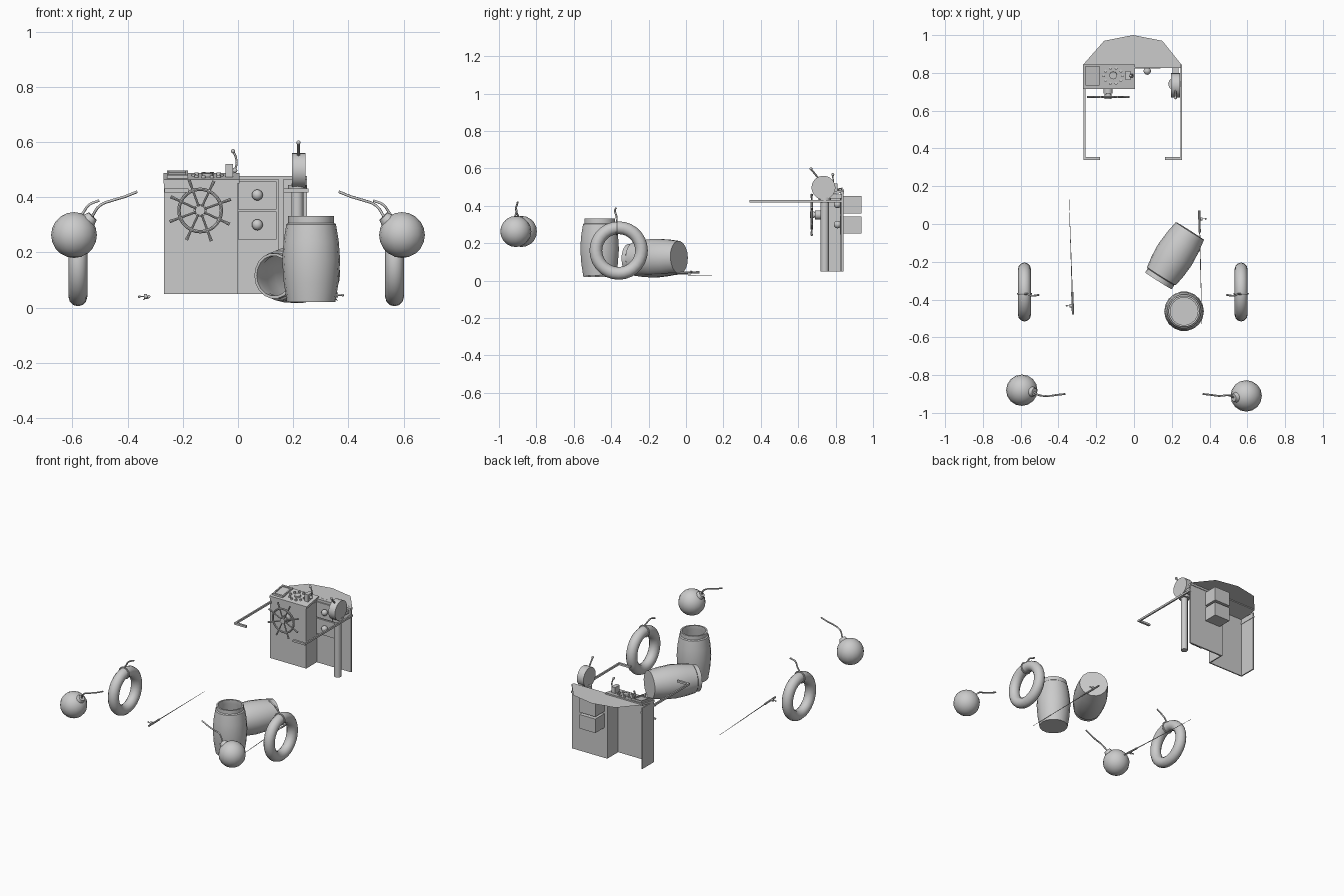
import bpy, bmesh, math
from mathutils import Vector, Matrix

if "Cube" in bpy.data.objects:
    bpy.data.objects.remove(bpy.data.objects["Cube"])


def finish(name, bm, smooth=False, matrix=None):
    bmesh.ops.recalc_face_normals(bm, faces=bm.faces)
    if matrix:
        bm.transform(matrix)
    me = bpy.data.meshes.new(name)
    bm.to_mesh(me)
    bm.free()
    ob = bpy.data.objects.new(name, me)
    bpy.context.collection.objects.link(ob)
    if smooth:
        bpy.ops.object.select_all(action='DESELECT')
        ob.select_set(True)
        bpy.context.view_layer.objects.active = ob
        bpy.ops.object.shade_smooth_by_angle(angle=math.radians(40))
    return ob


def box(name, lo, hi, shear=0.0):
    """Box between two corners; shear raises z with y."""
    bm = bmesh.new()
    bmesh.ops.create_cube(bm, size=1)
    for v in bm.verts:
        t = [lo[i] + (v.co[i] + 0.5) * (hi[i] - lo[i]) for i in range(3)]
        t[2] += (t[1] - lo[1]) * shear
        v.co = t
    return finish(name, bm)


def rod(name, a, b, r, r2=None, seg=12):
    a, b = Vector(a), Vector(b)
    bm = bmesh.new()
    bmesh.ops.create_cone(bm, cap_ends=True, segments=seg, radius1=r,
                          radius2=r if r2 is None else r2, depth=(b - a).length)
    q = (b - a).to_track_quat('Z', 'Y').to_matrix().to_4x4()
    return finish(name, bm, True, Matrix.Translation((a + b) / 2) @ q)


def ball(name, c, r, seg=16, rings=10):
    bm = bmesh.new()
    bmesh.ops.create_uvsphere(bm, u_segments=seg, v_segments=rings, radius=r)
    return finish(name, bm, True, Matrix.Translation(c))


def lathe(name, prof, seg, matrix):
    bm = bmesh.new()
    vs = [bm.verts.new((r, 0, z)) for r, z in prof]
    es = [bm.edges.new(p) for p in zip(vs, vs[1:])]
    bmesh.ops.spin(bm, geom=vs + es, axis=(0, 0, 1), cent=(0, 0, 0),
                   angle=math.tau, steps=seg)
    bmesh.ops.remove_doubles(bm, verts=bm.verts, dist=1e-5)
    return finish(name, bm, True, matrix)


def torus(name, c, axis, R, r, seg=28, sides=12):
    prof = [(R + r * math.cos(i * math.tau / sides), r * math.sin(i * math.tau / sides))
            for i in range(sides + 1)]
    q = Vector(axis).to_track_quat('Z', 'Y').to_matrix().to_4x4()
    return lathe(name, prof, seg, Matrix.Translation(c) @ q)


def rope(name, pts, r):
    cu = bpy.data.curves.new(name, 'CURVE')
    cu.dimensions = '3D'
    cu.bevel_depth, cu.bevel_resolution, cu.resolution_u = r, 1, 4
    cu.use_fill_caps = True
    sp = cu.splines.new('BEZIER')
    sp.bezier_points.add(len(pts) - 1)
    for bp, p in zip(sp.bezier_points, pts):
        bp.co = p
        bp.handle_left_type = bp.handle_right_type = 'AUTO'
    ob = bpy.data.objects.new(name, cu)
    bpy.context.collection.objects.link(ob)
    bpy.ops.object.select_all(action='DESELECT')
    ob.select_set(True)
    bpy.context.view_layer.objects.active = ob
    bpy.ops.object.convert(target='MESH')


# Buoys and ring fenders on both sides, with ropes
for side, s, by, rx in (("left", -1, -0.88, 0.58), ("right", 1, -0.91, 0.567)):
    c = Vector((s * 0.594, by, 0.263))
    ball(side + "_buoy", c, 0.083)
    d = Vector((-s * 0.7, -0.1, 0.7)).normalized()
    rod(side + "_buoy_neck", c + d * 0.07, c + d * 0.096, 0.03, 0.02)
    rope(side + "_buoy_rope", [c + d * 0.09, (s * 0.50, -0.907, 0.37),
         (s * 0.45, -0.91, 0.39), (s * 0.41, -0.905, 0.402), (s * 0.365, -0.9, 0.42)], 0.005)
    torus(side + "_ring_fender", (s * rx, -0.36, 0.161), (1, 0, 0), 0.122, 0.034)
    torus(side + "_ring_rope_loop", (s * rx, -0.37, 0.283), (0, 1, 0), 0.036, 0.005, 16, 6)
    rope(side + "_ring_rope", [(s * rx, -0.37, 0.317), (s * (rx - 0.02), -0.372, 0.345),
         (s * (rx - 0.04), -0.38, 0.372), (s * (rx - 0.077), -0.375, 0.388)], 0.005)

# Open barrels, one standing and one lying
barrel = [(0, 0), (0.088, 0), (0.099, 0.07), (0.105, 0.15), (0.1, 0.22), (0.09, 0.282),
          (0.083, 0.287), (0.083, 0.312), (0.073, 0.312), (0.073, 0.285), (0.09, 0.22),
          (0.095, 0.15), (0.08, 0.015), (0, 0.015)]
lathe("standing_barrel", barrel, 18, Matrix.Translation((0.265, -0.462, 0.02)))
lie = Vector((-0.166, -0.263, -0.01)).to_track_quat('Z', 'Y').to_matrix().to_4x4()
lathe("lying_barrel", barrel, 18, Matrix.Translation((0.296, -0.037, 0.125)) @ lie)

# Fishing rods on the floor
for side, butt, tip, k in (("left", (-0.323, -0.478, 0.04), (-0.344, 0.14, 0.028), 1),
                           ("right", (0.345, 0.072, 0.045), (0.36, -0.545, 0.025), -1)):
    butt, tip = Vector(butt), Vector(tip)
    rod(side + "_rod_grip", butt, butt.lerp(tip, 0.19), 0.006, seg=8)
    rod(side + "_rod_blank", butt.lerp(tip, 0.19), tip, 0.003, 0.001, seg=6)
    reel = butt + Vector((-0.018 * k, 0.045 * k, 0))
    rod(side + "_rod_reel", reel + Vector((0.012 * k, 0, 0)), reel, 0.009, seg=10)
    rod(side + "_reel_crank", reel, reel + Vector((-0.016 * k, 0, 0)), 0.002, seg=6)
    ball(side + "_reel_knob", reel + Vector((-0.016 * k, 0, 0)), 0.005, 8, 6)

# Helm cabinet, open at the back
box("cabinet_front", (-0.268, 0.72, 0.05), (-0.002, 0.728, 0.455))
box("cabinet_left_side", (-0.268, 0.72, 0.05), (-0.26, 0.842, 0.455))
box("cabinet_right_side", (-0.01, 0.72, 0.05), (-0.002, 0.842, 0.455))
SL = 0.17
box("dashboard", (-0.27, 0.715, 0.45), (0.005, 0.845, 0.465), SL)


def dash(y):
    return 0.465 + (y - 0.715) * SL


# Dash screen with raised frame, and gauges
for n, (x0, x1, y0, y1) in enumerate(((-0.258, -0.182, 0.732, 0.742), (-0.258, -0.182, 0.826, 0.836),
                                     (-0.258, -0.25, 0.732, 0.836), (-0.19, -0.182, 0.732, 0.836))):
    box("screen_frame_%d" % n, (x0, y0, dash(y0) - 0.004), (x1, y1, dash(y0) + 0.012), SL)
box("screen", (-0.25, 0.74, dash(0.74) - 0.003), (-0.19, 0.828, dash(0.74) + 0.005), SL)
rod("main_gauge", (-0.11, 0.788, 0.47), (-0.11, 0.786, 0.488), 0.02, seg=16)
for i in range(10):
    a = i * math.tau / 10
    x, y = -0.11 + 0.05 * math.cos(a), 0.785 + 0.042 * math.sin(a)
    rod("dash_button_%d" % i, (x, y, dash(y) - 0.004), (x, y, dash(y) + 0.008), 0.008, seg=10)

# Throttle
box("throttle_base", (-0.045, 0.762, 0.465), (-0.018, 0.81, 0.52))
rope("throttle_lever", [(-0.016, 0.79, 0.495), (-0.006, 0.788, 0.515),
                        (-0.008, 0.786, 0.545), (-0.018, 0.785, 0.567)], 0.004)
ball("throttle_knob", (-0.018, 0.785, 0.567), 0.008, 10, 8)
ball("throttle_pivot", (-0.012, 0.785, 0.497), 0.01, 10, 8)

# Steering wheel with spokes and handles
W = Vector((-0.137, 0.672, 0.352))
torus("wheel_rim", W, (0, 1, 0), 0.077, 0.006, 28, 8)
rod("wheel_hub", W + Vector((0, -0.01, 0)), W + Vector((0, 0.015, 0)), 0.018)
rod("wheel_shaft", W, (W.x, 0.722, W.z), 0.012)
rod("wheel_mount", (W.x, 0.69, W.z), (W.x, 0.722, W.z), 0.024)
for i in range(8):
    a = math.radians(20 + 45 * i)
    d = Vector((math.cos(a), 0, math.sin(a)))
    rod("wheel_spoke_%d" % i, W, W + d * 0.08, 0.004, seg=8)
    rod("wheel_handle_%d" % i, W + d * 0.08, W + d * 0.118, 0.004, 0.006, seg=8)

# Bulkhead with its ledge and trim, and the thin foredeck behind it
box("bulkhead", (-0.002, 0.832, 0.05), (0.25, 0.842, 0.475))
box("bulkhead_ledge", (-0.002, 0.826, 0.464), (0.25, 0.846, 0.477))
box("bulkhead_trim", (0.147, 0.826, 0.05), (0.165, 0.834, 0.464))
bm = bmesh.new()
bm.faces.new([bm.verts.new((x, y, 0.478)) for x, y in
              ((-0.268, 0.845), (0.25, 0.845), (0.15, 0.97), (-0.005, 1.0), (-0.158, 0.97))])
finish("foredeck", bm)

# Drawers that run through the bulkhead, with knobs
for name, z0, z1, zk in (("lower", 0.247, 0.348, 0.30), ("upper", 0.355, 0.457, 0.408)):
    box(name + "_drawer_front", (0.0, 0.824, z0), (0.14, 0.834, z1))
    box(name + "_drawer_body", (0.012, 0.838, z0 + 0.004), (0.128, 0.937, z1 - 0.004))
    ball(name + "_drawer_knob", (0.07, 0.81, zk), 0.02, 12, 8)

# Side rails with inward hooks
for side, x, xi in (("left", -0.262, -0.18), ("right", 0.25, 0.165)):
    lo, hi = sorted((x, xi))
    box(side + "_rail", (x - 0.005, 0.34, 0.418), (x + 0.005, 0.845, 0.431))
    box(side + "_rail_hook", (lo, 0.34, 0.418), (hi, 0.354, 0.431))

# Winch drum on a post, with crank
rod("winch_post", (0.215, 0.742, 0.05), (0.215, 0.742, 0.45), 0.022)
rod("winch_collar", (0.215, 0.742, 0.42), (0.215, 0.742, 0.445), 0.034)
rod("winch_drum", (0.196, 0.735, 0.497), (0.244, 0.735, 0.497), 0.064, seg=20)
rod("winch_lever", (0.219, 0.71, 0.545), (0.219, 0.668, 0.597), 0.005, seg=8)
ball("winch_lever_knob", (0.219, 0.668, 0.598), 0.008, 10, 8)
box("winch_bracket", (0.205, 0.735, 0.44), (0.235, 0.835, 0.462))
